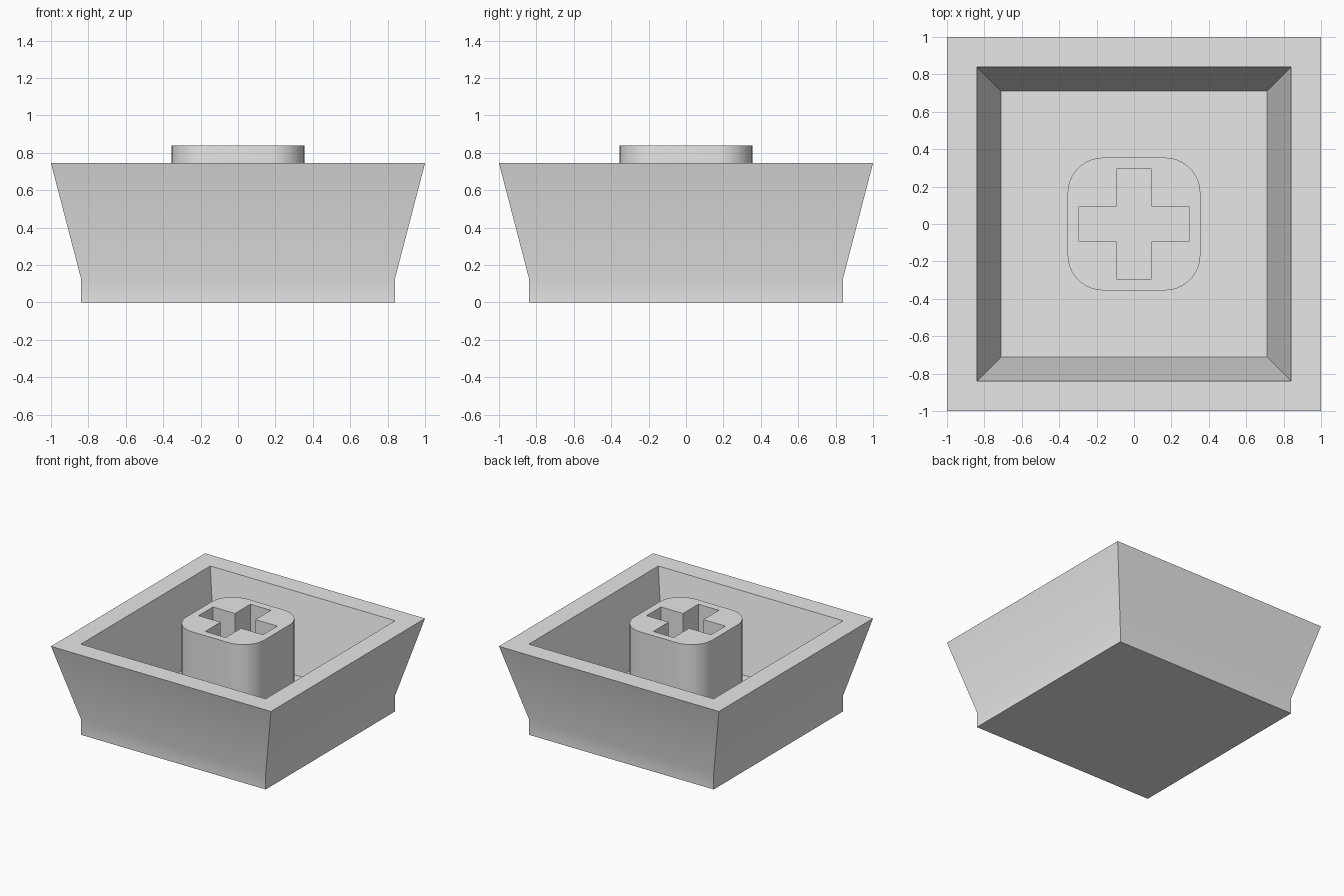
import bpy, bmesh, math

if "Cube" in bpy.data.objects:
    bpy.data.objects.remove(bpy.data.objects["Cube"])

FLOOR, RIM, STEM_TOP = 0.13, 0.745, 0.84

grey = bpy.data.materials.new("light_grey")
grey.diffuse_color = (0.8, 0.8, 0.8, 1)
grey.use_nodes = True
grey.node_tree.nodes["Principled BSDF"].inputs["Base Color"].default_value = grey.diffuse_color


def finish(bm, name):
    """Turn a bmesh into a shaded, coloured object."""
    bmesh.ops.recalc_face_normals(bm, faces=bm.faces[:])
    mesh = bpy.data.meshes.new(name)
    bm.to_mesh(mesh)
    bm.free()
    mesh.materials.append(grey)
    mesh.shade_smooth()
    mesh.set_sharp_from_angle(angle=math.radians(30))
    obj = bpy.data.objects.new(name, mesh)
    bpy.context.collection.objects.link(obj)
    return obj


# Hollow square shell: square rings lofted from the base, over the rim, to the inner floor
bm = bmesh.new()
corners = [(-1, -1), (1, -1), (1, 1), (-1, 1)]
profile = [(0.84, 0), (0.84, FLOOR), (1.0, RIM), (0.84, RIM), (0.71, FLOOR)]
rings = [[bm.verts.new((x * r, y * r, z)) for x, y in corners] for r, z in profile]
for a, b in zip(rings, rings[1:]):
    for i in range(4):
        j = (i + 1) % 4
        bm.faces.new((a[i], a[j], b[j], b[i]))
bm.faces.new(rings[0])
bm.faces.new(rings[-1])
finish(bm, "shell")

# Stem: rounded square outline with a cross-shaped slot
half, radius, steps = 0.355, 0.19, 10
outline = []
for q in range(4):
    mid = math.radians(45 + 90 * q)
    cx = math.copysign(half - radius, math.cos(mid))
    cy = math.copysign(half - radius, math.sin(mid))
    for k in range(steps + 1):
        a = math.radians(90 * q + 90 * k / steps)
        outline.append((cx + radius * math.cos(a), cy + radius * math.sin(a)))

arm, w = 0.293, 0.093
cross = []
x, y = 1, 0
for q in range(4):
    # One arm, turned a quarter each time
    for u, v in [(arm, -w), (arm, w), (w, w)]:
        cross.append((u * x - v * y, u * y + v * x))
    x, y = -y, x

bm = bmesh.new()
edges = []
for loop in (outline, cross):
    verts = [bm.verts.new((px, py, FLOOR)) for px, py in loop]
    edges += [bm.edges.new((verts[i - 1], verts[i])) for i in range(len(verts))]
bmesh.ops.triangle_fill(bm, edges=edges, use_beauty=True, normal=(0, 0, 1))
ext = bmesh.ops.extrude_face_region(bm, geom=bm.faces[:], use_keep_orig=True)
top = [g for g in ext["geom"] if isinstance(g, bmesh.types.BMVert)]
bmesh.ops.translate(bm, verts=top, vec=(0, 0, STEM_TOP - FLOOR))
# Drop the hidden underside so the slot shows the shell floor
bmesh.ops.delete(bm, geom=[f for f in bm.faces
                           if all(v.co.z < FLOOR + 0.01 for v in f.verts)],
                 context='FACES_ONLY')
finish(bm, "stem")
